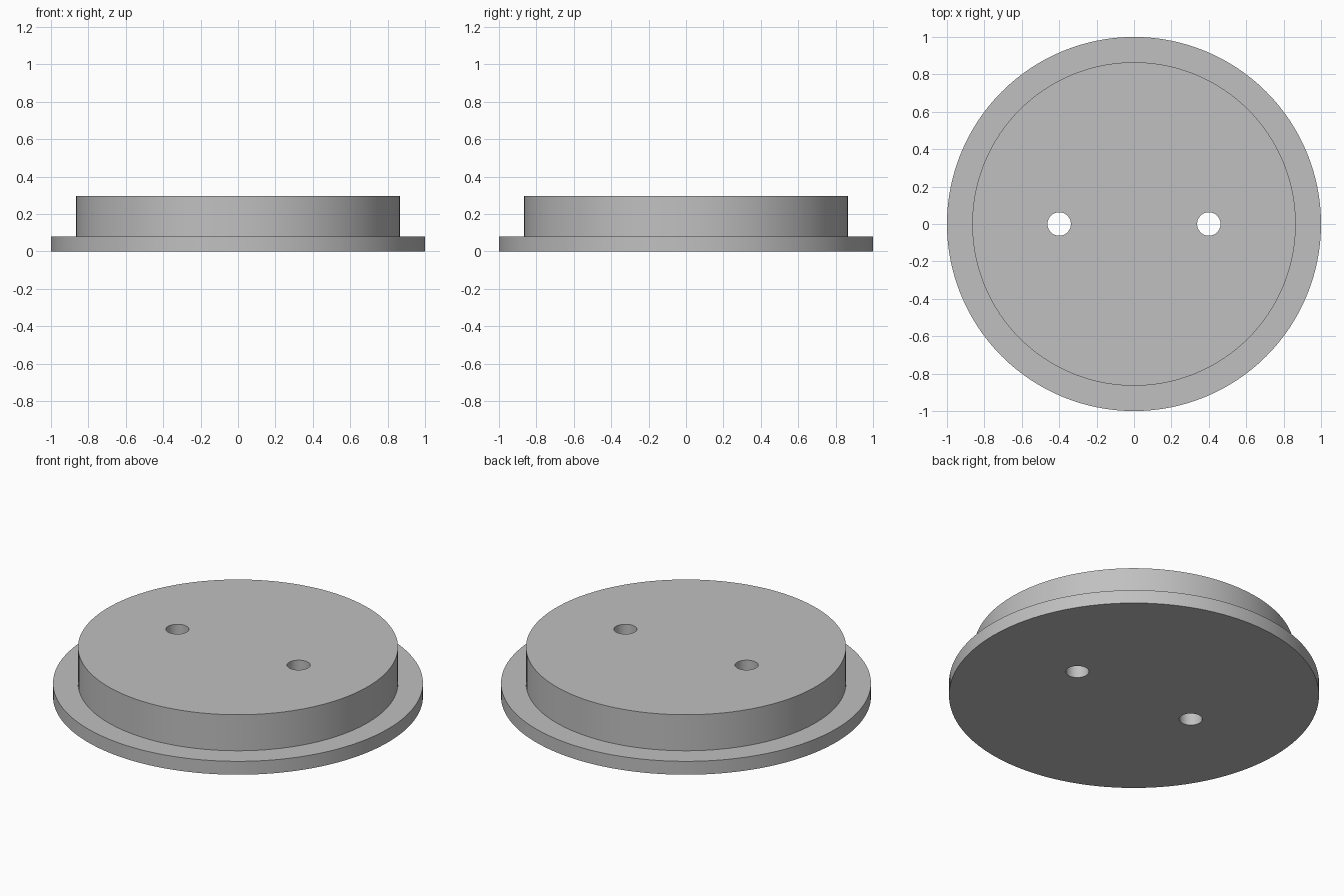
import bpy
import math

SEGMENTS = 128
FLANGE_R, FLANGE_TOP = 1.0, 0.08
BOSS_R, BOSS_TOP = 0.865, 0.295
HOLE_R, HOLE_X = 0.0625, 0.4

cube = bpy.data.objects.get("Cube")
if cube:
    bpy.data.objects.remove(cube, do_unlink=True)

grey = bpy.data.materials.new("plain grey")
grey.use_nodes = True
colour = (0.53, 0.53, 0.53, 1)
grey.diffuse_color = colour
grey.node_tree.nodes["Principled BSDF"].inputs["Base Color"].default_value = colour


def lathe(name, profile):
    """Revolve a radius/height outline into a closed solid."""
    n = len(profile)
    verts, faces = [], []
    for s in range(SEGMENTS):
        a = 2 * math.pi * s / SEGMENTS
        verts += [(r * math.cos(a), r * math.sin(a), z) for r, z in profile]
    for s in range(SEGMENTS):
        t = (s + 1) % SEGMENTS
        faces += [(s * n + i, t * n + i, t * n + i + 1, s * n + i + 1) for i in range(n - 1)]
    faces.append([s * n for s in reversed(range(SEGMENTS))])
    faces.append([s * n + n - 1 for s in range(SEGMENTS)])
    mesh = bpy.data.meshes.new(name)
    mesh.from_pydata(verts, [], faces)
    mesh.materials.append(grey)
    obj = bpy.data.objects.new(name, mesh)
    bpy.context.collection.objects.link(obj)
    return obj


# Flange and raised boss in one turned piece
cap = lathe("flanged_cap", [(FLANGE_R, 0), (FLANGE_R, FLANGE_TOP),
                            (BOSS_R, FLANGE_TOP), (BOSS_R, BOSS_TOP)])
bpy.ops.object.select_all(action="DESELECT")
bpy.context.view_layer.objects.active = cap
cap.select_set(True)

# Two holes drilled right through
for side, x in (("left", HOLE_X), ("right", -HOLE_X)):
    cutter = lathe(side + "_hole_cutter", [(HOLE_R, -0.1), (HOLE_R, BOSS_TOP + 0.1)])
    cutter.location.x = x
    cutter.hide_render = True
    cut = cap.modifiers.new(side + "_hole", "BOOLEAN")
    cut.operation = "DIFFERENCE"
    cut.solver = "EXACT"
    cut.object = cutter
    bpy.context.view_layer.update()
    bpy.ops.object.modifier_apply(modifier=cut.name)
    bpy.data.objects.remove(cutter, do_unlink=True)

bpy.ops.object.shade_smooth_by_angle(angle=math.radians(30))
